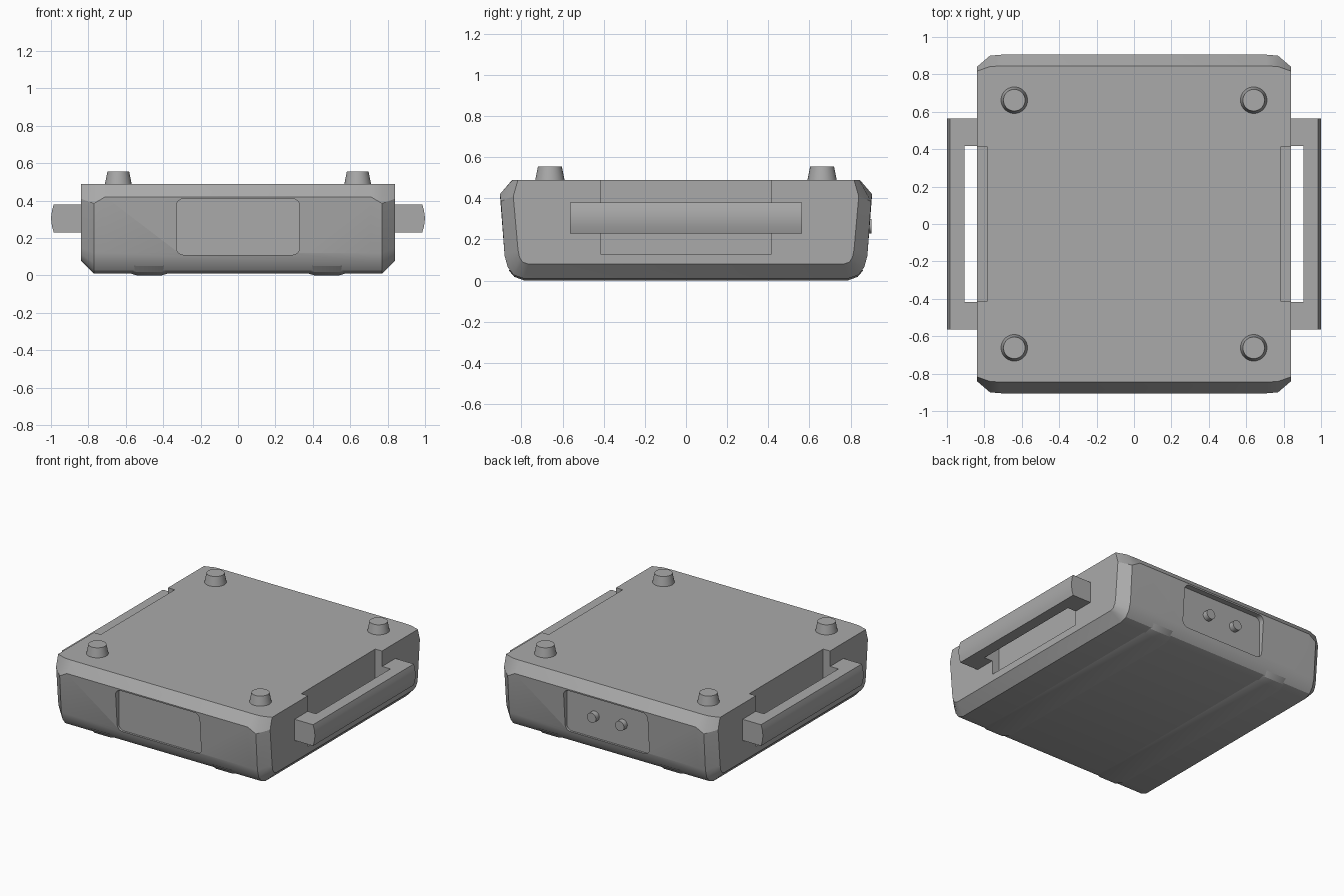
import bpy, bmesh
from math import cos, sin, pi, radians

if "Cube" in bpy.data.objects:
    bpy.data.objects.remove(bpy.data.objects["Cube"], do_unlink=True)

GREY = (0.4, 0.4, 0.4, 1)
grey = bpy.data.materials.new("plain grey")
grey.use_nodes = True
grey.diffuse_color = GREY
grey.node_tree.nodes["Principled BSDF"].inputs["Base Color"].default_value = GREY


def finish(bm, name, smooth=None):
    bmesh.ops.recalc_face_normals(bm, faces=bm.faces)
    mesh = bpy.data.meshes.new(name)
    bm.to_mesh(mesh)
    bm.free()
    mesh.materials.append(grey)
    ob = bpy.data.objects.new(name, mesh)
    bpy.context.collection.objects.link(ob)
    if smooth:
        shade(ob, smooth)
    return ob


def shade(ob, angle):
    bpy.ops.object.select_all(action='DESELECT')
    ob.select_set(True)
    bpy.context.view_layer.objects.active = ob
    bpy.ops.object.shade_smooth_by_angle(angle=radians(angle))


def loft(bm, rings):
    """Join rings of equal length into a closed solid."""
    loops = [[bm.verts.new(p) for p in ring] for ring in rings]
    n = len(loops[0])
    for a, b in zip(loops, loops[1:]):
        for i in range(n):
            j = (i + 1) % n
            bm.faces.new((a[i], a[j], b[j], b[i]))
    bm.faces.new(loops[0])
    bm.faces.new(loops[-1])


def ring_yz(x, half):
    """Mirror a half profile across y = 0 and place it at x."""
    return [(x, y, z) for y, z in half] + [(x, -y, z) for y, z in reversed(half)]


def box(bm, x0, x1, y0, y1, z0, z1):
    rect = [(y0, z0), (y1, z0), (y1, z1), (y0, z1)]
    loft(bm, [[(x, y, z) for y, z in rect] for x in (x0, x1)])


def cut(target, cutter):
    mod = target.modifiers.new("cut", 'BOOLEAN')
    mod.operation = 'DIFFERENCE'
    mod.solver = 'EXACT'
    mod.object = cutter
    bpy.context.view_layer.objects.active = target
    bpy.ops.object.modifier_apply(modifier=mod.name)
    bpy.data.objects.remove(cutter, do_unlink=True)


# Body: side profiles, narrowing toward each end
lower = [(.882, .12), (.867, .065), (.838, .027), (.79, .01)]
full = [(.845, .49), (.905, .42)] + lower
rounded = [(.842, .49), (.9, .385)] + lower
end = [(.817, .49), (.84, .41), (.817, .15), (.81, .115), (.795, .09), (.765, .08)]
bm = bmesh.new()
loft(bm, [ring_yz(x, p) for x, p in
          [(-.84, end), (-.77, rounded), (-.71, full),
           (.71, full), (.77, rounded), (.84, end)]])
body = finish(bm, "body")

# Rounded panel recesses in the front and back
corners = [(.29, .37, 0), (-.29, .37, 90), (-.29, .15, 180), (.29, .15, 270)]
outline = []
for cx, cz, start in corners:
    for k in range(7):
        a = radians(start + 15 * k)
        outline.append((cx + .04 * cos(a), cz + .04 * sin(a)))
for s in (-1, 1):
    bm = bmesh.new()
    loft(bm, [[(x, s * y, z) for x, z in outline] for y in (.865, 1)])
    cut(body, finish(bm, "panel_cutter"))

# Finger recesses beside the handles
for s in (-1, 1):
    bm = bmesh.new()
    box(bm, s * .787, s * .95, -.415, .415, .13, .6)
    cut(body, finish(bm, "recess_cutter"))
shade(body, 25)

# Handles: bowed bar on two arms
bar = [(.905, .23), (.985, .23), (.994, .26), (1, .305),
       (.994, .35), (.985, .38), (.905, .38)]
for s, side in ((-1, "right"), (1, "left")):
    bm = bmesh.new()
    loft(bm, [[(s * x, y, z) for x, z in bar] for y in (-.565, .565)])
    for t in (-1, 1):
        box(bm, s * .8, s * .905, t * .417, t * .565, .23, .38)
    finish(bm, side + "_handle", 30)

# Shallow runners under the body
shallow = [(.85, .06), (.82, .03), (.78, .015)]
proud = [(.862, .05), (.835, .018), (.785, 0)]
for s, side in ((-1, "right"), (1, "left")):
    bm = bmesh.new()
    loft(bm, [ring_yz(s * x, p) for x, p in
              [(.36, shallow), (.41, proud), (.54, proud), (.59, shallow)]])
    finish(bm, side + "_runner", 25)

# Tapered feet on the top corners
for sx, side in ((-1, "right"), (1, "left")):
    for sy, place in ((-1, "front"), (1, "back")):
        bm = bmesh.new()
        loft(bm, [[(sx * .64 + r * cos(k * pi / 16), sy * .662 + r * sin(k * pi / 16), z)
                   for k in range(32)] for r, z in ((.072, .485), (.058, .555))])
        finish(bm, f"{place}_{side}_foot", 30)

# Two round knobs in the back recess
for s, side in ((-1, "right"), (1, "left")):
    bm = bmesh.new()
    loft(bm, [[(s * .11 + .035 * cos(k * pi / 12), y, .265 + .035 * sin(k * pi / 12))
               for k in range(24)] for y in (.86, .903)])
    finish(bm, side + "_back_knob", 30)
